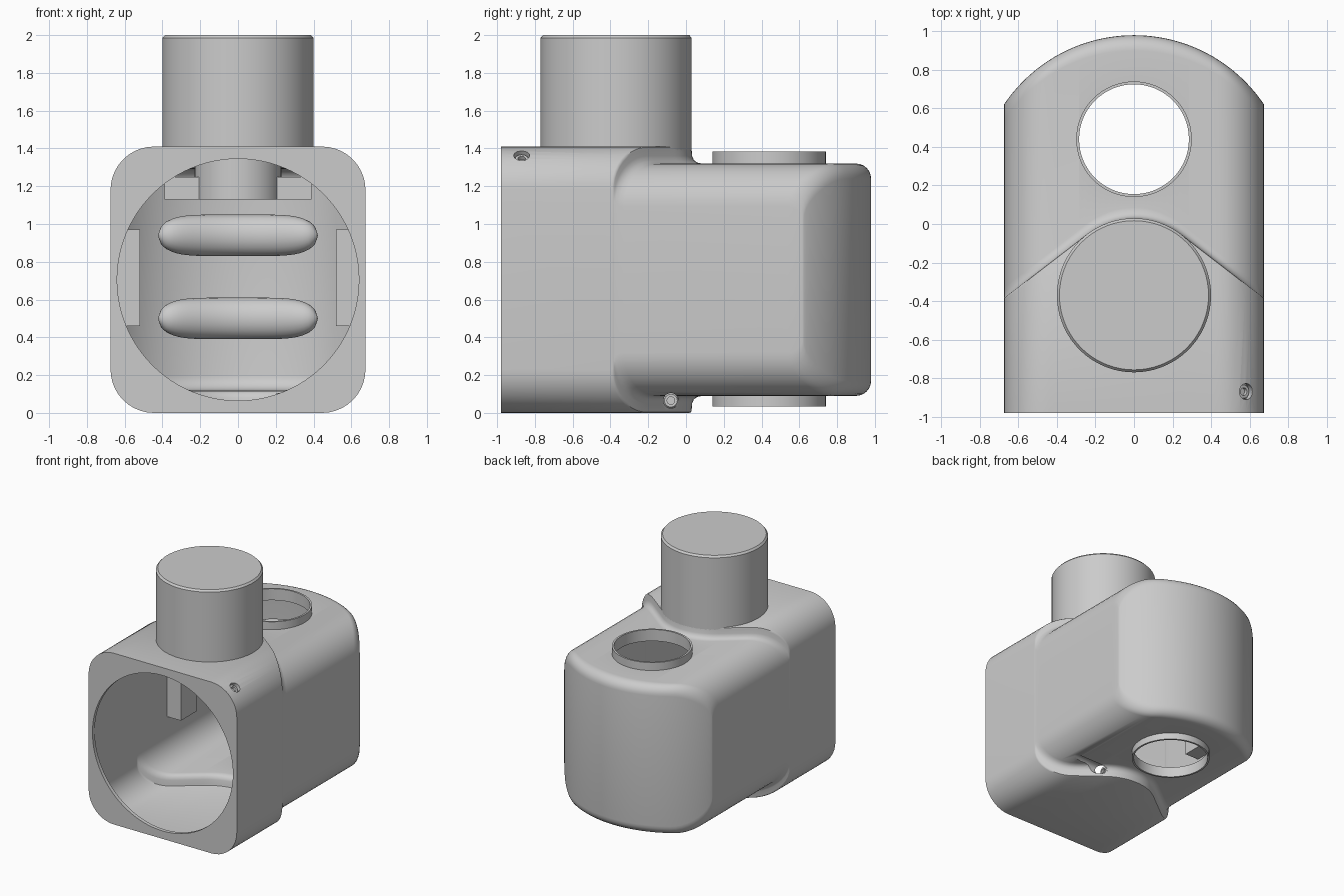
import bpy, bmesh, math
from mathutils import Vector

if "Cube" in bpy.data.objects:
    bpy.data.objects.remove(bpy.data.objects["Cube"])

CZ = 0.705  # mid height of the housing


def finish(name, bm):
    bmesh.ops.recalc_face_normals(bm, faces=bm.faces[:])
    me = bpy.data.meshes.new(name)
    bm.to_mesh(me)
    bm.free()
    ob = bpy.data.objects.new(name, me)
    bpy.context.collection.objects.link(ob)
    return ob


def smooth(ob, angle=35):
    bpy.ops.object.select_all(action='DESELECT')
    ob.select_set(True)
    bpy.context.view_layer.objects.active = ob
    bpy.ops.object.shade_smooth_by_angle(angle=math.radians(angle))


def lathe(name, prof, loc, axis=(0, 0, 1), n=64, closed=False):
    """Revolve (radius, height) points about an axis."""
    bm = bmesh.new()
    rot = Vector((0, 0, 1)).rotation_difference(Vector(axis))
    rings = [[bm.verts.new(rot @ Vector((r * math.cos(2 * math.pi * k / n),
                                         r * math.sin(2 * math.pi * k / n), h)) + Vector(loc))
              for k in range(n)] for r, h in prof]
    pairs = list(zip(rings, rings[1:]))
    if closed:
        pairs.append((rings[-1], rings[0]))
    else:
        bm.faces.new(rings[0])
        bm.faces.new(rings[-1])
    for a, b in pairs:
        for k in range(n):
            bm.faces.new((a[k], a[(k + 1) % n], b[(k + 1) % n], b[k]))
    return finish(name, bm)


def box(name, lo, hi):
    bm = bmesh.new()
    bmesh.ops.create_cube(bm, size=1)
    for v in bm.verts:
        v.co = [(a + b) / 2 + c * (b - a) for a, b, c in zip(lo, hi, v.co)]
    return finish(name, bm)


def y_step(x):  # plan line of the step: arc around the turret, then straight flanks
    x = abs(x)
    return -0.37 + math.sqrt(0.16 - x * x) if x < 0.244 else -0.053 - 0.77 * (x - 0.244)


def y_back(x):  # curved rear wall in plan
    return 0.167 + math.sqrt(0.813 ** 2 - x * x)


def housing(name, t, front):
    """Rounded-square loft whose rows follow the step and the rear curve, inset by t."""
    hw, hh, r = 0.675 - t, 0.705 - t, 0.23 - t
    arc = [(hw - r + r * math.sin(a), hh - r + r * math.cos(a))
           for a in [math.pi / 2 * k / 10 for k in range(11)]]
    flat = [(-(hw - r) + 2 * (hw - r) * k / 28, hh) for k in range(1, 28)]
    top = [(-x, z) for x, z in reversed(arc)] + flat + arc
    rows = [(lambda x: front, 0)]
    for o, d in ((-0.012, 0), (-0.003, 0.004), (0, 0.015), (0.002, 0.05),
                 (0.012, 0.072), (0.03, 0.085), (0.055, 0.09)):
        rows.append((lambda x, o=o: y_step(x) + o - t, d))
    b = 0.08
    for k in range(7):
        a = math.pi / 2 * k / 6
        rows.append((lambda x, a=a: y_back(x) - t - b * (1 - math.sin(a)),
                     0.09 + b * (1 - math.cos(a))))
    bm = bmesh.new()
    loops = []
    for fy, d in rows:
        up = [bm.verts.new((x, fy(x), CZ + z - d)) for x, z in top]
        dn = [bm.verts.new((x, fy(x), CZ - z + d)) for x, z in reversed(top)]
        loops.append(up + dn)
    n = len(loops[0])
    for a, c in zip(loops, loops[1:]):
        for k in range(n):
            bm.faces.new((a[k], a[(k + 1) % n], c[(k + 1) % n], c[k]))
    bm.faces.new(loops[0])
    e = loops[-1]
    for k in range(n // 2 - 1):
        bm.faces.new((e[k], e[k + 1], e[n - 2 - k], e[n - 1 - k]))
    return finish(name, bm)


def cut(ob, cutter):
    m = ob.modifiers.new("cut", 'BOOLEAN')
    m.operation, m.solver, m.object = 'DIFFERENCE', 'EXACT', cutter
    bpy.context.view_layer.objects.active = ob
    bpy.ops.object.modifier_apply(modifier=m.name)
    bpy.data.objects.remove(cutter)


# Hollow housing with round front mouth and vertical through-hole
body = housing("housing", 0, -0.98)
cut(body, housing("cavity_cutter", 0.03, -0.95))
cut(body, lathe("mouth_cutter", [(0.64, -0.1), (0.64, 0.1)], (0, -0.98, CZ), (0, 1, 0), 96))
cut(body, lathe("bore_cutter", [(0.286, -1), (0.286, 1)], (0, 0.44, CZ)))

# Screw recesses: upper front corner and lower step
diag = Vector((0.6, 0, 0.8))
corner = Vector((0.445, -0.87, 1.18)) + diag * 0.23
cut(body, lathe("corner_hole_cutter", [(0.042, -0.06), (0.042, 0.05)], corner, diag, 32))
cut(body, lathe("step_hole_cutter", [(0.04, 0), (0.04, 0.4)], (0.2, -0.08, 0.065), (1, 0, 0), 32))
smooth(body)

# Socket-head screws sitting in the recesses
screw = [(0.04, -0.03), (0.04, 0.0), (0.034, 0.008), (0.02, 0.008), (0.02, -0.012)]
smooth(lathe("corner_screw", screw, corner - diag * 0.03, diag, 24))
smooth(lathe("step_screw", screw, (0.235, -0.08, 0.065), (1, 0, 0), 24))

# Turret cylinder on top
smooth(lathe("turret", [(0.4, 1.385), (0.4, 1.985), (0.387, 2.0)], (0, -0.37, 0), n=72))

# Thin collars around the through-hole, above and below
for name, z0, z1 in (("upper_collar", 1.295, 1.385), ("lower_collar", 0.035, 0.115)):
    smooth(lathe(name, [(0.285, z0), (0.3, z0), (0.3, z1), (0.285, z1)], (0, 0.44, 0), closed=True))

# Shaft boss and brackets under the turret
smooth(lathe("shaft_boss", [(0.23, 1.13), (0.23, 1.39)], (0, -0.37, 0), n=48))
for side, s in (("left", -1), ("right", 1)):
    xs = sorted((0.2 * s, 0.39 * s))
    box(side + "_bracket", (xs[0], -0.47, 1.13), (xs[1], -0.27, 1.25))
    xs = sorted((0.52 * s, 0.66 * s))
    box(side + "_inner_rib", (xs[0], 0.0, 0.46), (xs[1], 0.2, 0.97))

# Rounded ridges following the inside of the rear wall
for name, zc in (("upper_ridge", 0.94), ("lower_ridge", 0.5)):
    bm = bmesh.new()
    rings = []
    for i in range(33):
        u = -1 + 2 * i / 32
        a = u * 0.62
        f = max(0.02, (1 - abs(u) ** 5)) ** 0.5
        rings.append([])
        for k in range(20):
            p = 2 * math.pi * k / 20
            rad = 0.715 + 0.085 * f * math.cos(p)
            rings[-1].append(bm.verts.new((rad * math.sin(a), 0.167 + rad * math.cos(a),
                                           zc + 0.11 * f * math.sin(p))))
    for a, c in zip(rings, rings[1:]):
        for k in range(20):
            bm.faces.new((a[k], a[(k + 1) % 20], c[(k + 1) % 20], c[k]))
    bm.faces.new(rings[0])
    bm.faces.new(rings[-1])
    smooth(finish(name, bm), 60)
